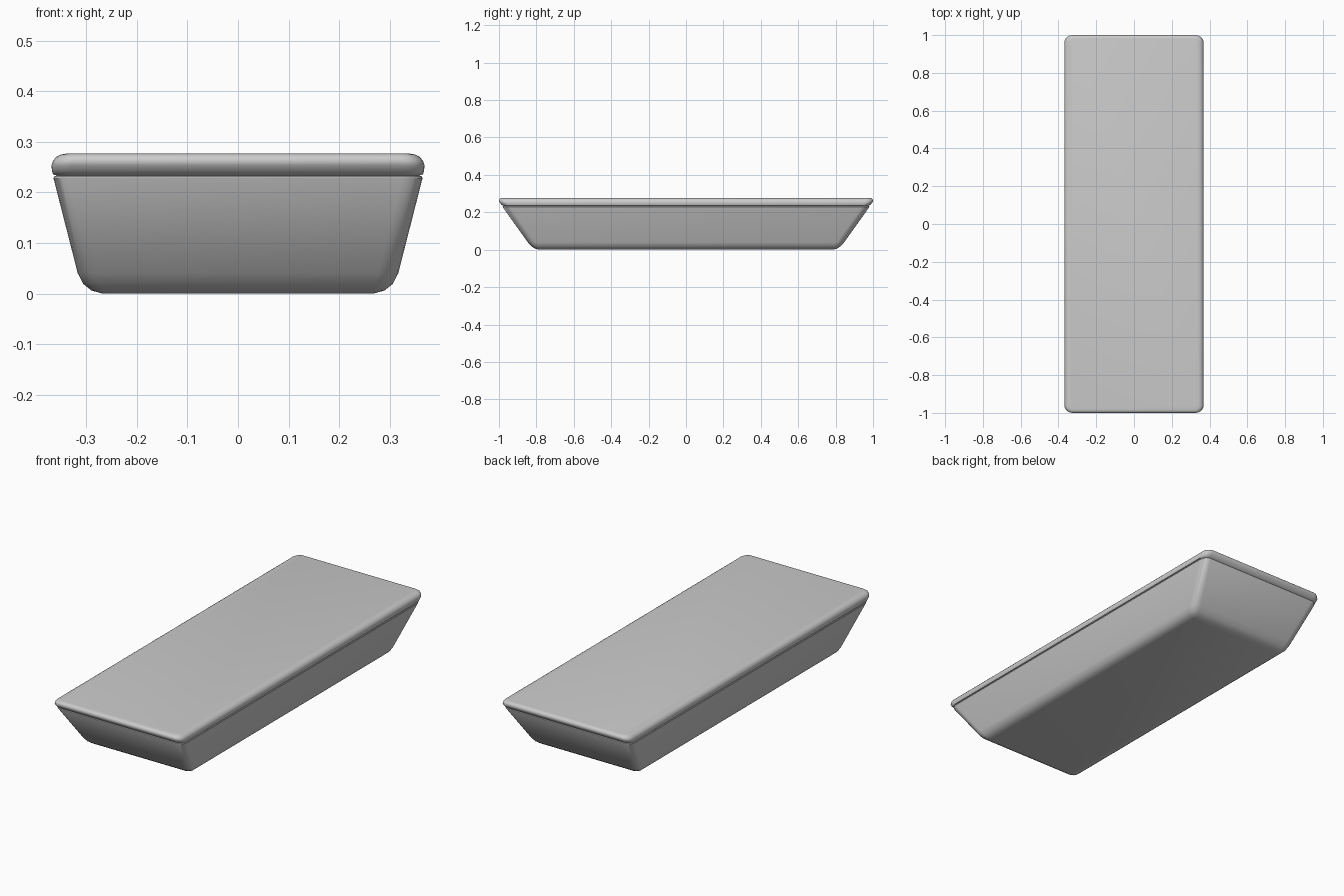
import bpy, bmesh, math

if "Cube" in bpy.data.objects:
    bpy.data.objects.remove(bpy.data.objects["Cube"])


def ring(bm, hx, hy, r, z, steps=5):
    """Rounded rectangle of vertices at height z."""
    verts = []
    for k, (sx, sy) in enumerate([(1, 1), (-1, 1), (-1, -1), (1, -1)]):
        for i in range(steps + 1):
            a = math.radians(90 * (k + i / steps))
            verts.append(bm.verts.new((sx * (hx - r) + r * math.cos(a),
                                       sy * (hy - r) + r * math.sin(a), z)))
    return verts


def loft(name, profile):
    """Closed solid through rounded rectangles (half x, half y, radius, z)."""
    bm = bmesh.new()
    rings = [ring(bm, *p) for p in profile]
    n = len(rings[0])
    for a, b in zip(rings, rings[1:]):
        for i in range(n):
            j = (i + 1) % n
            bm.faces.new((a[i], a[j], b[j], b[i]))
    bm.faces.new(rings[0][::-1])
    bm.faces.new(rings[-1])
    mesh = bpy.data.meshes.new(name)
    bm.to_mesh(mesh)
    bm.free()
    ob = bpy.data.objects.new(name, mesh)
    bpy.context.collection.objects.link(ob)
    bpy.context.view_layer.objects.active = ob
    ob.select_set(True)
    bpy.ops.object.shade_smooth_by_angle(angle=math.radians(40))
    ob.select_set(False)
    return ob


# Tapered tray with a rounded bottom edge
loft("tray_body", [
    (0.268, 0.785, 0.012, 0.000),
    (0.290, 0.808, 0.025, 0.006),
    (0.306, 0.827, 0.034, 0.019),
    (0.317, 0.846, 0.040, 0.040),
    (0.365, 0.980, 0.040, 0.228),
    (0.363, 0.980, 0.038, 0.232),
    (0.355, 0.972, 0.032, 0.234),
])

# Lid slab with a soft upper edge
loft("lid", [
    (0.357, 0.970, 0.032, 0.233),
    (0.366, 0.980, 0.038, 0.236),
    (0.368, 0.987, 0.040, 0.242),
    (0.369, 0.998, 0.040, 0.254),
    (0.366, 1.000, 0.040, 0.262),
    (0.360, 0.998, 0.036, 0.270),
    (0.350, 0.992, 0.030, 0.275),
    (0.338, 0.982, 0.022, 0.277),
])
